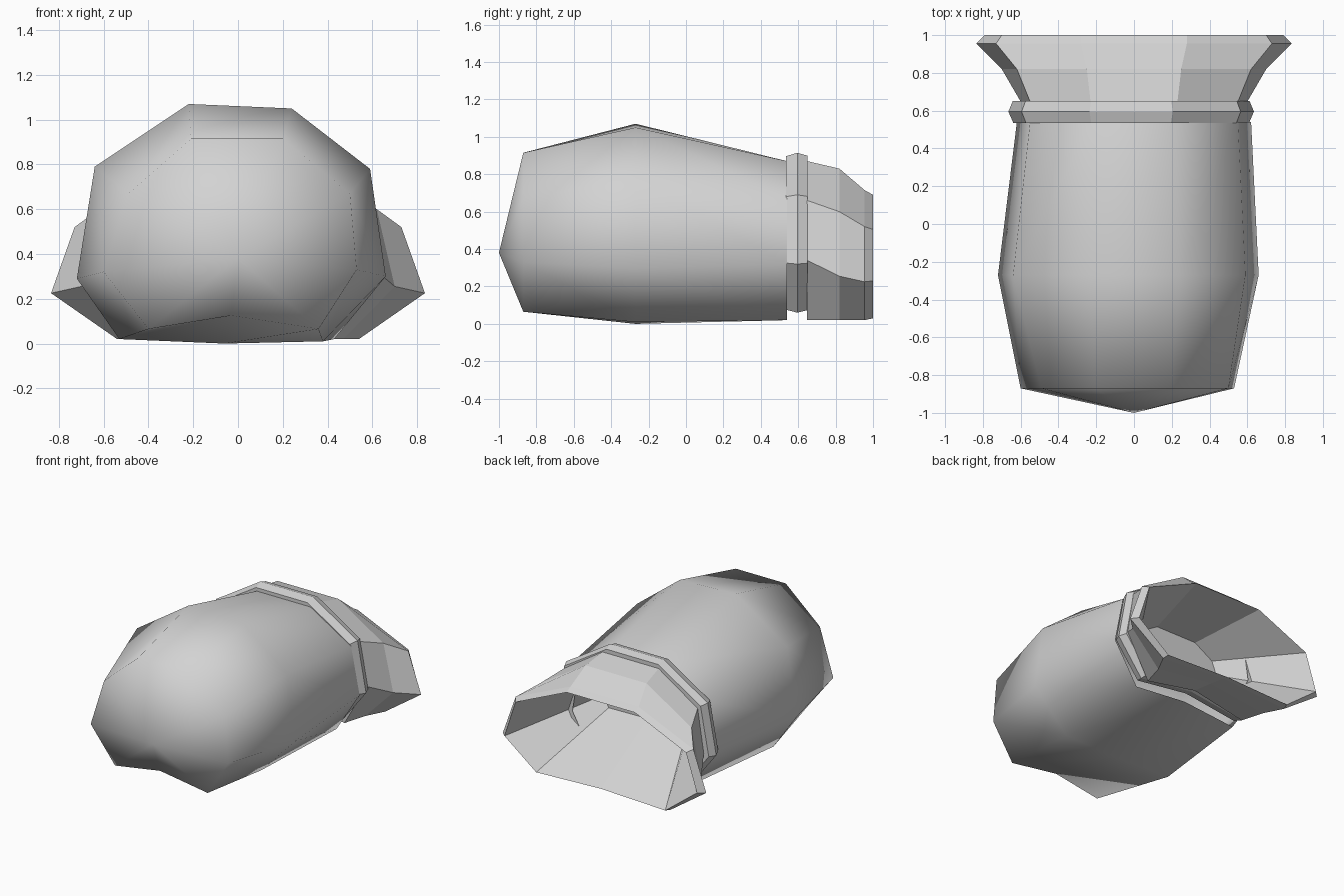
import bpy, bmesh

if "Cube" in bpy.data.objects:
    bpy.data.objects.remove(bpy.data.objects["Cube"], do_unlink=True)

cloth = bpy.data.materials.new("plain grey cloth")
cloth.use_nodes = True
GREY = (0.65, 0.65, 0.65, 1)
cloth.diffuse_color = GREY
cloth.node_tree.nodes["Principled BSDF"].inputs["Base Color"].default_value = GREY


def mirrored(y, half, keel):
    """Nine-sided section: right half from top to bottom, bottom centre, left half."""
    return ([(x, y, z) for x, z in half] + [(0, y, keel)]
            + [(-x, y, z) for x, z in reversed(half)])


def scaled(section, y, s, centre=0.45):
    return [(x * s, y, centre + (z - centre) * s) for x, _, z in section]


def loft(name, sections, tip=None, cap=False, loop=False, smooth=False):
    bm = bmesh.new()
    rings = [[bm.verts.new(p) for p in sec] for sec in sections]
    n = len(rings[0])
    pairs = list(zip(rings, rings[1:])) + ([(rings[-1], rings[0])] if loop else [])
    for a, b in pairs:
        for i in range(n):
            j = (i + 1) % n
            bm.faces.new((a[i], a[j], b[j], b[i]))
    if tip:
        t = bm.verts.new(tip)
        for i in range(n):
            bm.faces.new((t, rings[0][(i + 1) % n], rings[0][i]))
    if cap:
        bm.faces.new(rings[-1])
    bmesh.ops.recalc_face_normals(bm, faces=bm.faces)
    for f in bm.faces:
        f.smooth = smooth
    mesh = bpy.data.meshes.new(name)
    bm.to_mesh(mesh)
    bm.free()
    mesh.materials.append(cloth)
    obj = bpy.data.objects.new(name, mesh)
    bpy.context.collection.objects.link(obj)
    return obj


# Sack body: blunt front, lopsided belly, open neck hidden under the tie
front = [(0.2, -0.87, 0.915), (0.5, -0.87, 0.67), (0.53, -0.87, 0.33),
         (0.36, -0.87, 0.065), (-0.03, -0.87, 0.125), (-0.4, -0.87, 0.065),
         (-0.6, -0.87, 0.32), (-0.49, -0.87, 0.67), (-0.21, -0.87, 0.915)]
belly = [(0.24, -0.27, 1.05), (0.59, -0.27, 0.78), (0.66, -0.27, 0.3),
         (0.38, -0.27, 0.01), (-0.06, -0.27, 0), (-0.53, -0.27, 0.02),
         (-0.72, -0.27, 0.29), (-0.64, -0.27, 0.79), (-0.22, -0.27, 1.07)]
neck = mirrored(0.54, [(0.22, 0.87), (0.55, 0.67), (0.62, 0.32), (0.43, 0.02)], 0.06)
loft("sack_body", [front, belly, neck], tip=(0, -1, 0.38), smooth=True)

# Tie band around the neck
band = mirrored(0.595, [(0.22, 0.915), (0.58, 0.69), (0.65, 0.32), (0.45, 0.06)], 0.12)
tie = loft("neck_tie", [scaled(band, 0.535, 0.96), band, scaled(band, 0.65, 0.965),
                        scaled(band, 0.65, 0.85), scaled(band, 0.535, 0.85)], loop=True)
tie.location.x = -0.015

# Flared open mouth with a bevelled rim, a folded underside and a narrowing lining
lower = mirrored(0.648, [(0.23, 0.87), (0.55, 0.66), (0.6, 0.34), (0.42, 0.02)], 0.1)
middle = mirrored(0.82, [(0.25, 0.83), (0.62, 0.6), (0.7, 0.255), (0.47, 0.02)], 0.08)
edge = mirrored(0.955, [(0.28, 0.715), (0.73, 0.52), (0.835, 0.225), (0.54, 0.02)], 0.06)
rim = mirrored(1.0, [(0.28, 0.69), (0.7, 0.505), (0.79, 0.23), (0.53, 0.03)], 0.05)
lining = mirrored(0.45, [(0.17, 0.63), (0.32, 0.54), (0.36, 0.44), (0.32, 0.355)], 0.36)
loft("sack_mouth", [scaled(lower, 0.645, 0.8), lower, middle, edge, rim, lining], cap=True)
